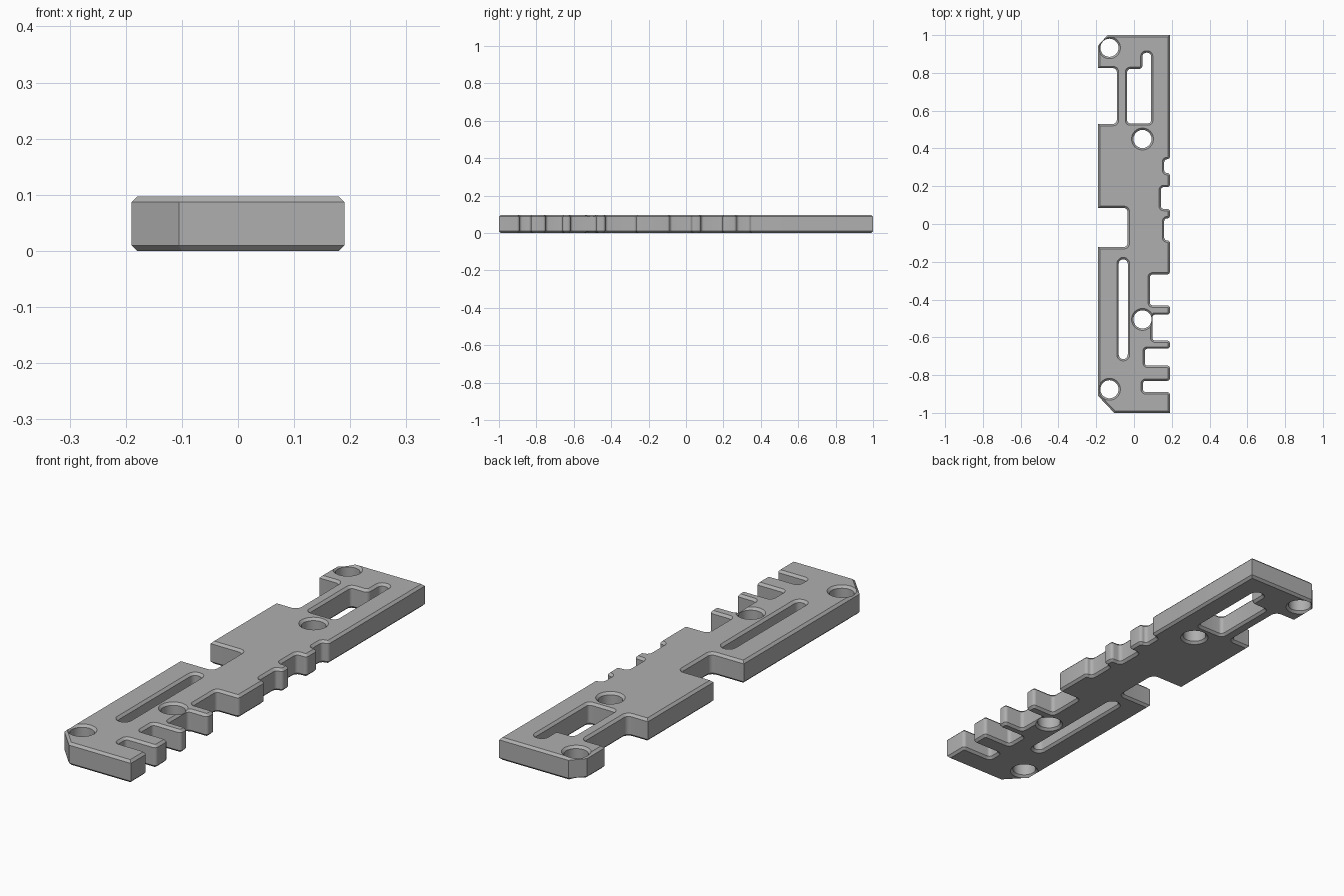
import bpy
import bmesh
from math import sin, cos, pi
from mathutils import Vector

if "Cube" in bpy.data.objects:
    bpy.data.objects.remove(bpy.data.objects["Cube"], do_unlink=True)

HALF = 0.19        # half width of the plate
THICK = 0.097      # plate thickness
CHAMFER = 0.01     # bevel along every rim
OVER = 0.005       # how far cutters stick out

steel = bpy.data.materials.new("grey metal")
steel.use_nodes = True
grey = (0.43, 0.43, 0.43, 1)
steel.diffuse_color = grey
steel.node_tree.nodes["Principled BSDF"].inputs["Base Color"].default_value = grey


def fillet(corners, steps=5):
    """Round the square corners of a closed outline of (x, y, radius)."""
    loop = []
    for i, (x, y, r) in enumerate(corners):
        p = Vector((x, y))
        if r == 0:
            loop.append(p)
            continue
        a = (Vector(corners[i - 1][:2]) - p).normalized()
        b = (Vector(corners[(i + 1) % len(corners)][:2]) - p).normalized()
        centre = p + (a + b) * r
        for k in range(steps + 1):
            t = pi / 2 * k / steps
            loop.append(centre - (b * cos(t) + a * sin(t)) * r)
    return loop


def offset(loop, d):
    """Move a counterclockwise loop outward by d."""
    result = []
    for i, p in enumerate(loop):
        e = (p - loop[i - 1]).normalized()
        f = (loop[(i + 1) % len(loop)] - p).normalized()
        n, m = Vector((e.y, -e.x)), Vector((f.y, -f.x))
        result.append(p + (n + m) * (d / (1 + n.dot(m))))
    return result


def prism(name, loop, levels):
    """Stack offset copies of a loop at (height, offset) and skin them."""
    bm = bmesh.new()
    rings = [[bm.verts.new((p.x, p.y, z)) for p in offset(loop, d)]
             for z, d in levels]
    n = len(loop)
    for low, high in zip(rings, rings[1:]):
        for i in range(n):
            j = (i + 1) % n
            bm.faces.new((low[i], low[j], high[j], high[i]))
    bm.faces.new(rings[0][::-1])
    bm.faces.new(rings[-1])
    mesh = bpy.data.meshes.new(name)
    bm.to_mesh(mesh)
    bm.free()
    mesh.materials.append(steel)
    obj = bpy.data.objects.new(name, mesh)
    bpy.context.collection.objects.link(obj)
    return obj


def notch(edge, start, end, depth_x, mouth, root):
    """Corners of a notch cut into a long edge."""
    return [(edge, start, mouth), (depth_x, start, root),
            (depth_x, end, root), (edge, end, mouth)]


# Plate outline, counterclockwise from the front clipped corner
outline = [(-0.105, -1, 0), (HALF, -1, 0)]
for start, end, x in [(-0.89, -0.83, 0.047), (-0.75, -0.66, 0.057),
                      (-0.617, -0.48, 0.097), (-0.431, -0.267, 0.084),
                      (-0.087, 0.03, 0.16), (0.08, 0.195, 0.142),
                      (0.27, 0.343, 0.16)]:
    outline += notch(HALF, start, end, x, 0.014, 0.015)
outline += [(HALF, 1, 0), (-0.14, 1, 0), (-HALF, 0.945, 0)]
for start, end, x in [(0.825, 0.53, -0.091), (0.085, -0.122, -0.034)]:
    outline += notch(-HALF, start, end, x, 0, 0.02)
outline.append((-HALF, -0.91, 0))

plate = prism("notched_plate", fillet(outline),
              [(0, -CHAMFER), (CHAMFER, 0), (THICK - CHAMFER, 0), (THICK, -CHAMFER)])

# Openings: stepped window, long slot and four round holes
window = fillet([(-0.036, 0.533, 0.015), (0.09, 0.533, 0.015), (0.09, 0.907, 0.02),
                 (0.045, 0.907, 0.02), (0.045, 0.82, 0.02), (-0.036, 0.82, 0.015)])
slot = fillet([(-0.081, -0.715, 0.0235), (-0.033, -0.715, 0.0235),
               (-0.033, -0.187, 0.0235), (-0.081, -0.187, 0.0235)])
openings = [window, slot]
for x, y in [(-0.13, 0.933), (0.045, 0.45), (0.045, -0.505), (-0.13, -0.875)]:
    openings.append([Vector((x + 0.048 * cos(k * pi / 20), y + 0.048 * sin(k * pi / 20)))
                     for k in range(40)])

bpy.context.view_layer.objects.active = plate
for loop in openings:
    flare = CHAMFER + OVER
    cutter = prism("cutter", loop, [(-OVER, flare), (CHAMFER, 0),
                                    (THICK - CHAMFER, 0), (THICK + OVER, flare)])
    cutter.hide_render = True
    cut = plate.modifiers.new("opening", "BOOLEAN")
    cut.operation = "DIFFERENCE"
    cut.solver = "EXACT"
    cut.object = cutter
    bpy.ops.object.modifier_apply(modifier=cut.name)
    bpy.data.objects.remove(cutter, do_unlink=True)

bpy.ops.object.select_all(action="DESELECT")
plate.select_set(True)
bpy.ops.object.shade_smooth_by_angle(angle=pi / 6)
